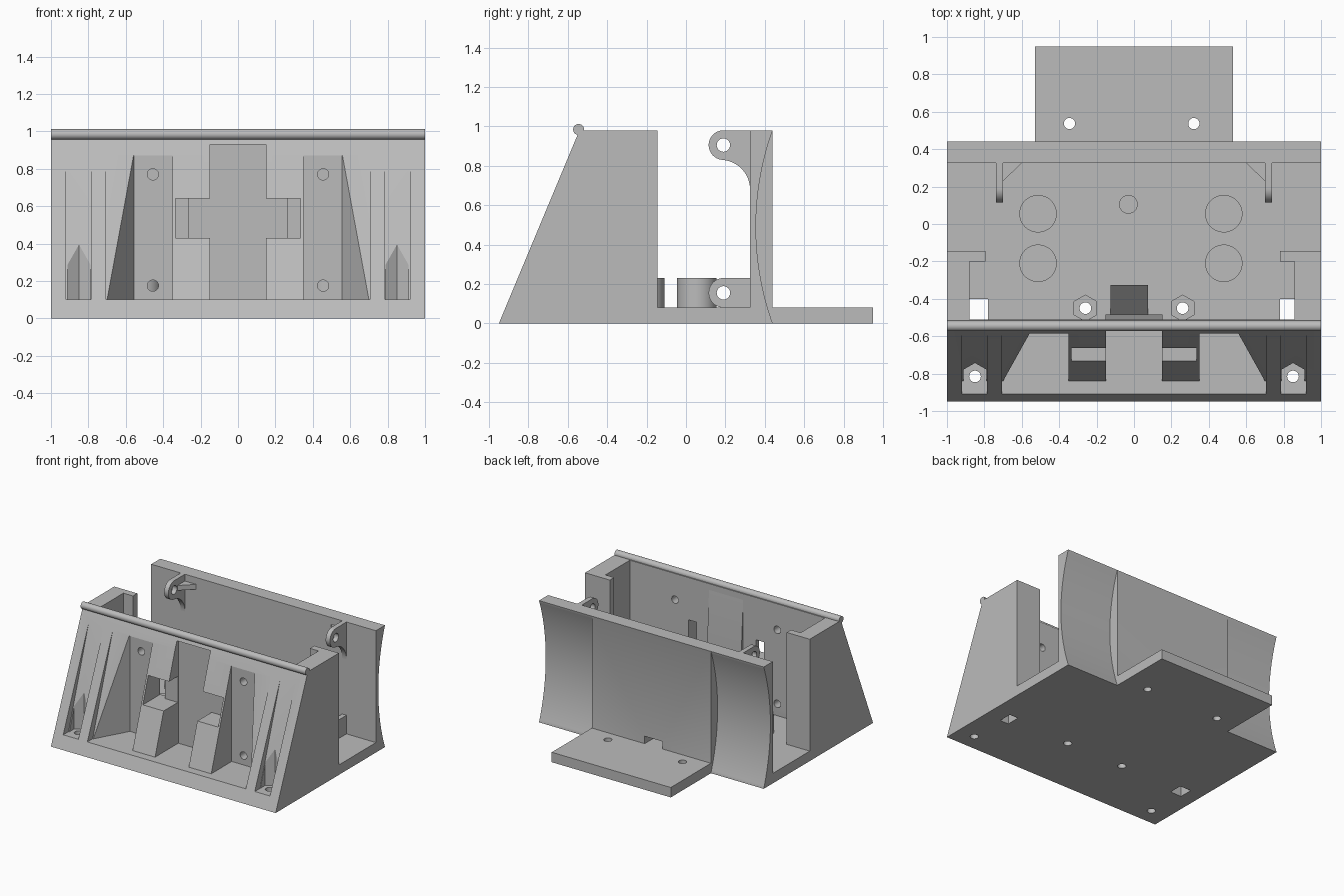
import bpy, bmesh, math
from mathutils import Vector

start = bpy.data.objects.get("Cube")
if start:
    bpy.data.objects.remove(start, do_unlink=True)

grey = bpy.data.materials.new("plain grey")
grey.use_nodes = True
grey.diffuse_color = (0.5, 0.5, 0.5, 1)
grey.node_tree.nodes["Principled BSDF"].inputs["Base Color"].default_value = (0.5, 0.5, 0.5, 1)


def prism(name, axis, pts, a, b):
    """Extrude a 2D outline along one axis from a to b."""
    place = {"x": lambda p, t: (t, p[0], p[1]),
             "y": lambda p, t: (p[0], t, p[1]),
             "z": lambda p, t: (p[0], p[1], t)}[axis]
    bm = bmesh.new()
    ends = [[bm.verts.new(place(p, t)) for p in pts] for t in (a, b)]
    for ring in ends:
        bm.faces.new(ring)
    n = len(pts)
    for i in range(n):
        j = (i + 1) % n
        bm.faces.new((ends[0][i], ends[0][j], ends[1][j], ends[1][i]))
    bmesh.ops.recalc_face_normals(bm, faces=bm.faces)
    me = bpy.data.meshes.new(name)
    bm.to_mesh(me)
    bm.free()
    me.materials.append(grey)
    ob = bpy.data.objects.new(name, me)
    bpy.context.collection.objects.link(ob)
    return ob


def box(name, x0, x1, y0, y1, z0, z1):
    return prism(name, "z", [(x0, y0), (x1, y0), (x1, y1), (x0, y1)], z0, z1)


def arc(cx, cy, r, a0, a1, n):
    return [(cx + r * math.cos(math.radians(a0 + (a1 - a0) * i / n)),
             cy + r * math.sin(math.radians(a0 + (a1 - a0) * i / n))) for i in range(n + 1)]


def ring(cx, cy, r, n=32, turn=0):
    return arc(cx, cy, r, turn, turn + 360, n)[:-1]


def activate(ob):
    bpy.ops.object.select_all(action="DESELECT")
    ob.select_set(True)
    bpy.context.view_layer.objects.active = ob


def cut(ob, cutter):
    cutter.hide_render = True
    mod = ob.modifiers.new("cut", "BOOLEAN")
    mod.operation, mod.solver, mod.object = "DIFFERENCE", "EXACT", cutter
    activate(ob)
    bpy.ops.object.modifier_apply(modifier=mod.name)
    bpy.data.objects.remove(cutter, do_unlink=True)


def mirrored(s, pts):
    return [(s * x, y) for x, y in pts]


# Main body: U-shaped section with sloped front
body = prism("housing", "x", [(-.95, 0), (.44, 0), (.44, .98), (.325, .98), (.325, .08),
                              (-.145, .08), (-.145, .98), (-.541, .98)], -1, 1)
parts = [body]

# Interior space between the side walls, and the gap between their end lips
cut(body, box("interior", -.88, .857, -.51, -.2, .08, 1.2))
cut(body, box("lip_gap", -.795, .78, -.25, -.1, .08, 1.2))

# Shallow tapered bays in the sloped front
bay = [(-.84, .1), (-.583, .88), (-1.05, .88), (-1.05, .1)]
for x0, x1 in ((-.705, .705), (.785, .92), (-.92, -.785)):
    cut(body, prism("front_bay", "x", bay, x0, x1))

# Deep pockets either side of the ribs, and the central channel
cut(body, box("centre_channel", -.15, .15, -1.05, -.545, .1, .93))
for s in (-1, 1):
    cut(body, prism("flared_pocket", "z", mirrored(s, [
        (.35, -.58), (.555, -.58), (.7, -.84), (.7, -.9), (.35, -.9)]), .1, .87))
    # Slot across each rib with a window through the panel
    cut(body, box("rib_slot", *sorted((s * .14, s * .335)), -.9, -.55, .43, .64))
    cut(body, box("rib_window", *sorted((s * .265, s * .335)), -.9, -.45, .43, .64))
    # Panel bolt holes
    for z in (.175, .77):
        cut(body, prism("panel_hole", "y", ring(s * .455, z, .03), -.7, -.45))
    # Nut pockets and bolt holes through the base
    cut(body, prism("inner_nut", "z", ring(s * .26, -.45, .07, 6, 30), .045, .11))
    cut(body, prism("inner_bolt", "z", ring(s * .26, -.45, .031), -.1, .2))
    cut(body, prism("front_nut", "z", ring(s * .85, -.815, .072, 6, 30), .1, .6))
    cut(body, prism("front_bolt", "z", ring(s * .85, -.815, .031), -.1, .2))
    # Concave outer thirds of the rear wall
    cut(body, prism("rear_hollow", "x", ring(1.81, .49, 1.455, 192), s * .53, s * 1.1))

# Rectangular floor openings and rear cable opening
cut(body, box("floor_opening", -.88, -.78, -.51, -.4, -.1, .2))
cut(body, box("floor_opening", .78, .857, -.51, -.4, -.1, .2))
cut(body, box("cable_opening", -.1, .06, .3, .5, .08, .14))

# Rear mounting tongue with two holes
tongue = box("rear_tongue", -.53, .53, .44, .95, 0, .08)
for x in (-.345, .32):
    cut(tongue, prism("tongue_hole", "z", ring(x, .537, .03), -.1, .2))
parts.append(tongue)

# Rounded bead along the top front edge
parts.append(prism("top_bead", "x", ring(-.545, .984, .028), -1, 1))

# Floor posts, ramp and thickened centre of the panel
for x in (-.513, .48):
    for y in (-.21, .055):
        parts.append(prism("floor_post", "z", ring(x, y, .1, 48), .08, .23))
parts.append(prism("small_post", "z", ring(-.03, .105, .05), .08, .23))
parts.append(prism("floor_ramp", "x", [(-.485, .08), (-.325, .08), (-.325, .24)], -.125, .075))
parts.append(prism("panel_thickening", "x", [(-.51, .08), (-.485, .08), (-.485, .5), (-.51, .93)],
                   -.152, .152))

# Hinge lugs on the rear wall
upper = ([(.325, .98)] + arc(.19, .905, .075, 90, 270, 24)
         + arc(.175, .68, .15, 84, 0, 16))
lower = [(.325, .08), (.325, .23)] + arc(.19, .155, .075, 90, 270, 24)
for s in (-1, 1):
    for name, outline, z in (("upper_lug", upper, .905), ("lower_lug", lower, .155)):
        lug = prism(name, "x", outline, s * .7, s * .738)
        cut(lug, prism("pin_hole", "x", ring(.19, z, .034), s * .6, s * .8))
        parts.append(lug)
    parts.append(prism("lug_gusset", "z", mirrored(s, [(.7, .23), (.7, .325), (.6, .325)]),
                       .885, .925))

for ob in parts:
    activate(ob)
    bpy.ops.object.shade_smooth_by_angle(angle=math.radians(30))
